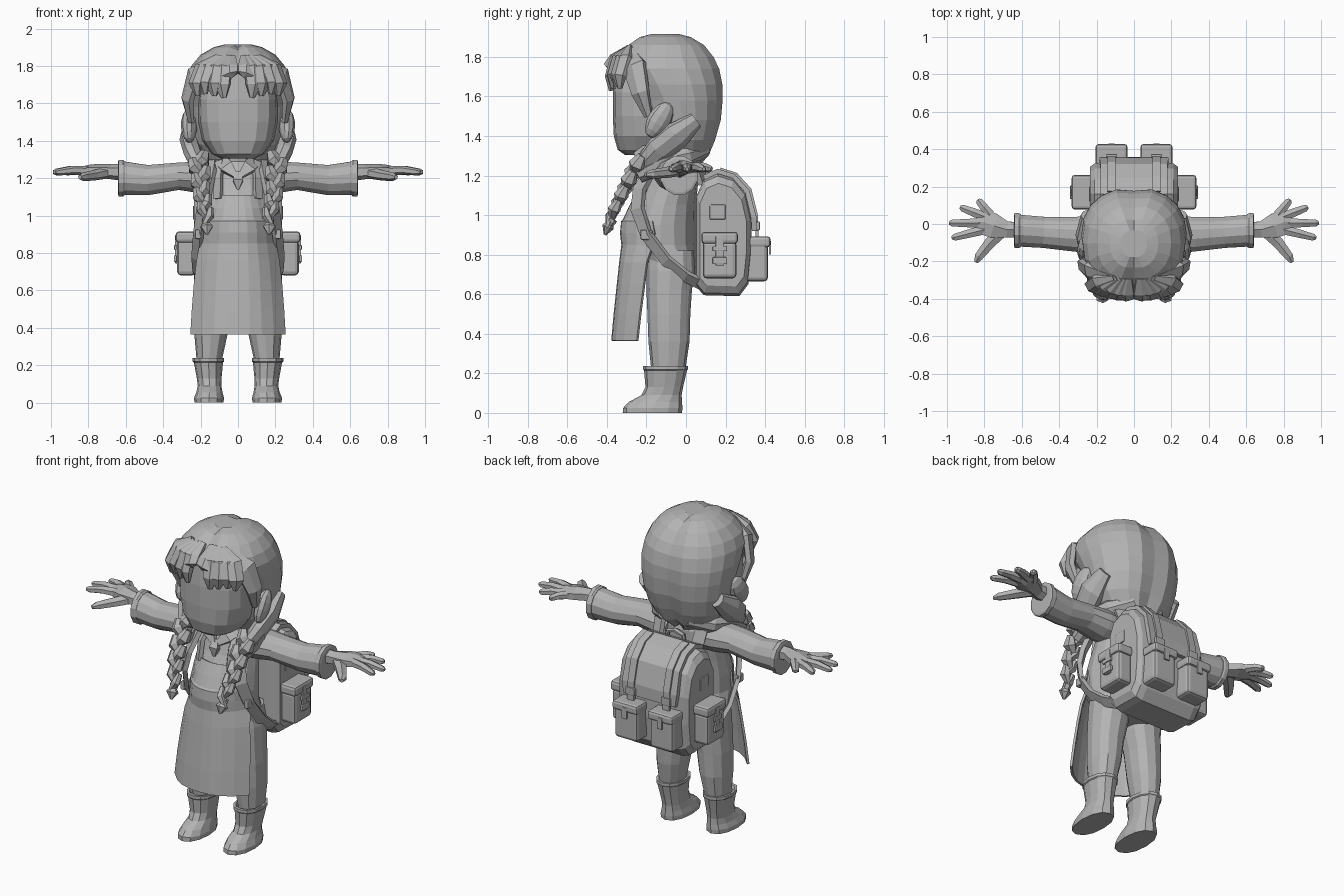
import bpy, bmesh, math
from mathutils import Vector, Matrix

grey = bpy.data.materials.new("plain_grey")
grey.diffuse_color = (0.45, 0.45, 0.45, 1)


def finish(bm, name, mirror=False, bevel=0, solid=0):
    bmesh.ops.recalc_face_normals(bm, faces=bm.faces)
    me = bpy.data.meshes.new(name)
    bm.to_mesh(me)
    bm.free()
    me.materials.append(grey)
    ob = bpy.data.objects.new(name, me)
    bpy.context.collection.objects.link(ob)
    if solid:
        ob.modifiers.new("thickness", 'SOLIDIFY').thickness = solid
    if bevel:
        m = ob.modifiers.new("bevel", 'BEVEL')
        m.width, m.segments = bevel, 2
    if mirror:
        ob.modifiers.new("mirror", 'MIRROR')
    return ob


def loft(bm, rings):
    vs = [[bm.verts.new(p) for p in r] for r in rings]
    n = len(vs[0])
    for a, b in zip(vs, vs[1:]):
        for i in range(n):
            j = (i + 1) % n
            bm.faces.new((a[i], a[j], b[j], b[i]))
    bm.faces.new(vs[0][::-1])
    bm.faces.new(vs[-1])


def stack(bm, rows, n=16, p=2.0):
    """Horizontal rounded sections: (z, centre x, half width, front y, back y)."""
    def pw(c):
        return math.copysign(abs(c) ** (2 / p), c) if abs(c) > 1e-6 else 0
    rings = []
    for z, cx, rx, y0, y1 in rows:
        rings.append([(cx + rx * pw(math.cos(t)),
                       (y0 + y1) / 2 + (y1 - y0) / 2 * pw(math.sin(t)), z)
                      for t in (2 * math.pi * i / n for i in range(n))])
    loft(bm, rings)


def tube(bm, pts, sizes, n=6, centre=(0, 0, -99)):
    """Tapered tube; sizes are (half width, half thickness away from centre)."""
    pts = [Vector(p) for p in pts]
    k = 1 / math.cos(math.pi / n)
    rings = []
    for i, p in enumerate(pts):
        d = (pts[min(i + 1, len(pts) - 1)] - pts[max(i - 1, 0)]).normalized()
        side = d.cross(p - Vector(centre)).normalized()
        out = side.cross(d)
        a, b = sizes[i] if isinstance(sizes, list) else sizes
        rings.append([p + k * (side * a * math.cos(t) + out * b * math.sin(t))
                      for t in (2 * math.pi * (j + .5) / n for j in range(n))])
    loft(bm, rings)


def tubes(name, items, n=6, centre=(0, 0, -99), mirror=True):
    bm = bmesh.new()
    for pts, sizes in items:
        tube(bm, pts, sizes, n, centre)
    return finish(bm, name, mirror)


def boxes(name, items, bevel=0.01, mirror=True):
    bm = bmesh.new()
    for c, s in items:
        bmesh.ops.create_cube(bm, size=1, matrix=Matrix.Translation(c) @ Matrix.Diagonal((*s, 1)))
    return finish(bm, name, mirror, bevel)


def body(name, rows, n=16, p=2.0, mirror=False):
    bm = bmesh.new()
    stack(bm, rows, n, p)
    return finish(bm, name, mirror)


# Head, neck and torso
body("head", [(1.305, 0, .09, -.31, -.1), (1.33, 0, .14, -.345, 0), (1.40, 0, .19, -.365, .05),
              (1.5, 0, .212, -.37, .05), (1.62, 0, .215, -.37, .05), (1.74, 0, .19, -.36, .05)], 16, 2.7)
body("torso", [(.64, 0, .17, -.18, .04), (.75, 0, .22, -.22, .06), (.85, 0, .2, -.3, .05),
               (.95, 0, .2, -.31, .05), (1.05, 0, .19, -.27, .05), (1.15, 0, .18, -.22, .06),
               (1.24, 0, .16, -.19, .06), (1.29, 0, .1, -.16, .04), (1.37, 0, .085, -.17, .02)])

# Hair cap with a centre parting
bm = bmesh.new()
stack(bm, [(1.25, 0, .09, -.08, .07), (1.30, 0, .18, -.15, .12), (1.38, 0, .235, -.2, .155),
           (1.48, 0, .26, -.23, .185), (1.58, 0, .275, -.26, .195), (1.66, 0, .282, -.31, .195),
           (1.74, 0, .275, -.37, .18), (1.80, 0, .25, -.365, .15), (1.86, 0, .2, -.30, .1),
           (1.90, 0, .13, -.24, .03), (1.915, 0, .07, -.18, -.03)], 20, 2.2)
for v in bm.verts:
    if abs(v.co.x) < .01 and (v.co.y > 0 or v.co.z > 1.7):
        v.co = v.co.lerp(Vector((0, -.1, 1.6)), .06)
finish(bm, "hair_cap")

# Fringe locks fanning out from the parting
lock = [(.02, .01), (.045, .025), (.042, .024), (.012, .01)]
fringe = []
for x, z in ((.03, 1.74), (.075, 1.63), (.125, 1.64), (.175, 1.65), (.215, 1.64)):
    y = -.39 + 1.1 * x * x
    fringe.append(([(x * .4 + .02, -.29, 1.85), (x * .8 + .02, y + .025, 1.79),
                    (x + .01, y, (z + 1.79) / 2 - .01), (x, y + .005, z)], lock))
fringe.append(([(.12, -.29, 1.83), (.235, -.26, 1.75), (.27, -.23, 1.62), (.25, -.19, 1.5)],
               [(.03, .015), (.06, .025), (.045, .025), (.02, .015)]))
tubes("fringe", fringe, 6, (0, -.1, 1.65))

# Hair gathered behind the ears into the braids
tubes("gathered_hair", [
    ([(.25, .05, 1.48), (.26, -.05, 1.4), (.24, -.14, 1.33), (.2, -.23, 1.24)],
     [(.04, .03), (.07, .045), (.065, .045), (.04, .035)]),
    ([(.08, .1, 1.33), (.17, .0, 1.29), (.21, -.12, 1.26), (.2, -.24, 1.2)],
     [(.03, .03), (.055, .045), (.055, .045), (.04, .035)])], 8, (0, -.1, 1.5))

# Braids of crossing lobes
path = [Vector(p) for p in ((.215, -.21, 1.29), (.2, -.26, 1.21), (.2, -.3, 1.13),
                            (.185, -.335, 1.06), (.17, -.37, .99))]
braid = []
for i in range(9):
    t = i / 2
    a, b = path[int(min(t, 3))], path[int(min(t, 3)) + 1]
    p = a.lerp(b, t - int(min(t, 3)))
    s, r = (1 if i % 2 else -1), .043 - .002 * i
    braid.append(([p + Vector((s * .9 * r, .015, .05)), p + Vector((s * .6 * r, -.01, .005)),
                   p + Vector((-s * .7 * r, -.025, -.05))],
                  [(r * .5, r * .5), (r * .85, r), (r * .3, r * .35)]))
braid.append(([(.17, -.37, .98), (.168, -.385, .955), (.168, -.395, .94), (.165, -.41, .9)],
              [(.022, .022), (.018, .018), (.032, .026), (.006, .006)]))
tubes("braids", braid, 6, (.2, 0, 1.1))

# Ears with a hollow rim
bm = bmesh.new()
m = Matrix.Translation((.262, -.135, 1.48)) @ Matrix.Rotation(-.55, 4, 'X') @ Matrix.Rotation(.2, 4, 'Z')
bmesh.ops.create_uvsphere(bm, u_segments=10, v_segments=7, radius=1, matrix=m @ Matrix.Diagonal((.042, .06, .1, 1)))
finish(bm, "ears", True)

# Sleeves, cuffs and hands
tubes("sleeves", [([(.1, -.05, 1.2), (.2, -.055, 1.205), (.32, -.055, 1.21), (.48, -.045, 1.19), (.62, -.035, 1.2)],
                   [(.1, .08), (.105, .085), (.092, .073), (.083, .08), (.085, .09)])], 12)
tubes("cuffs", [([(.605, -.035, 1.2), (.615, -.035, 1.2), (.638, -.035, 1.2), (.642, -.035, 1.2)],
                 [(.088, .09), (.093, .098), (.093, .098), (.08, .085)])], 12)
hand = [([(.6, -.03, 1.23), (.68, -.03, 1.235), (.75, -.01, 1.24), (.8, .01, 1.24), (.84, .01, 1.24)],
         [(.04, .04), (.043, .035), (.065, .032), (.068, .027), (.045, .018)])]
for a, b in (((.77, .05), (.835, .13)), ((.8, .04), (.93, .09)), ((.81, .005), (.99, .005)),
             ((.8, -.03), (.975, -.075))):
    A, B = Vector((*a, 1.24)), Vector((*b, 1.232))
    hand.append(([A, A.lerp(B, .5) + Vector((0, 0, .006)), A.lerp(B, .9), B],
                 [(.026, .022), (.022, .02), (.018, .016), (.008, .008)]))
hand.append(([(.7, -.03, 1.23), (.77, -.1, 1.215), (.83, -.175, 1.207), (.845, -.205, 1.205)],
             [(.035, .028), (.03, .024), (.023, .02), (.01, .01)]))
tubes("hands", hand, 6)

# Legs and boots
body("trousers", [(.21, .155, .065, -.175, -.005), (.36, .145, .088, -.19, .018), (.5, .135, .097, -.195, .022),
                  (.62, .118, .108, -.2, .03), (.72, .112, .11, -.2, .045), (.82, .1, .1, -.2, .04)], 12, 2.2, True)
body("boots", [(0, .155, .078, -.32, -.02), (.025, .155, .08, -.318, -.018), (.055, .153, .07, -.29, -.02),
               (.09, .152, .063, -.225, -.022), (.13, .154, .066, -.205, -.015), (.215, .158, .078, -.212, .005),
               (.22, .158, .084, -.217, .01), (.238, .158, .084, -.217, .01), (.238, .157, .072, -.2, -.005),
               (.22, .157, .06, -.19, -.01)], 12, 2.2, True)

# Apron skirt and bib as one curved sheet
bm = bmesh.new()
grid = []
for z, w, ym, ys in ((.365, .255, -.378, -.25), (.5, .247, -.366, -.235), (.65, .235, -.35, -.215),
                     (.76, .222, -.338, -.2), (.85, .205, -.327, -.17), (.91, .203, -.334, -.16),
                     (.97, .195, -.328, -.17), (.98, .17, -.318, -.2), (1.04, .15, -.29, -.21),
                     (1.11, .125, -.255, -.2)):
    grid.append([bm.verts.new((w * u / 4, ym + (ys - ym) * abs(u / 4) ** 2.5, z)) for u in range(-4, 5)])
for a, b in zip(grid, grid[1:]):
    for i in range(8):
        bm.faces.new((a[i], a[i + 1], b[i + 1], b[i]))
finish(bm, "apron", solid=.014)
tubes("apron_straps", [([(.105, -.225, 1.09), (.105, -.205, 1.2), (.1, -.14, 1.285), (.09, -.02, 1.3)],
                        (.022, .012))], 4, (0, -.1, 1.05))

# Collar wings and neck tie
tubes("collar", [([(.01, -.215, 1.21), (.06, -.19, 1.26), (.1, -.1, 1.3), (.06, .03, 1.31), (0, .05, 1.31)],
                  [(.012, .01), (.035, .014), (.035, .014), (.03, .014), (.03, .014)])], 4, (0, -.07, 1.15))
tubes("neck_tie", [([(0, -.2, 1.23), (.0, -.228, 1.19), (.0, -.225, 1.14)],
                    [(.012, .012), (.028, .015), (.006, .008)])], 4, (0, 0, 1.2), False)

# Backpack body from a side outline
outline = ((.05, .64), (.09, .595), (.27, .59), (.315, .65), (.33, .8), (.33, .98), (.3, 1.11),
           (.24, 1.185), (.16, 1.21), (.09, 1.18), (.05, 1.09))
cy, cz = .18, .9
bm = bmesh.new()
loft(bm, [[(x, cy + (y - cy) * k, cz + (z - cz) * k) for y, z in outline]
          for x, k in ((-.235, .84), (-.21, .96), (-.17, 1), (.17, 1), (.21, .96), (.235, .84))])
finish(bm, "backpack")

# Flap, closing straps and buckles
drape = ((.09, 1.19), (.16, 1.222), (.24, 1.197), (.31, 1.12), (.342, .99), (.345, .92))
tubes("backpack_flap", [([(0, y, z) for y, z in drape],
                         [(.18, .012)] * 4 + [(.185, .014), (.175, .012)])], 4, (0, .15, .9), False)
tubes("flap_straps", [([(.12, y + .013, z + .01) for y, z in drape[1:]] + [(.12, .36, .87)], (.022, .008))],
      4, (.12, .15, .9))
boxes("flap_buckles", [((.12, .363, .945), (.06, .02, .045))], .005)

# Pockets with lids and buckles
boxes("back_pockets", [((.12, .355, .765), (.155, .12, .2))], .02)
boxes("back_pocket_lids", [((.12, .36, .865), (.17, .135, .055))], .015)
boxes("back_pocket_tabs", [((.12, .425, .835), (.035, .012, .07))], .004)
boxes("side_pockets", [((.275, .17, .775), (.1, .17, .19))], .02)
boxes("side_pocket_lids", [((.278, .17, .885), (.11, .185, .06))], .016)
boxes("side_pocket_tabs", [((.33, .17, .82), (.014, .04, .15)), ((.335, .17, .77), (.016, .07, .035)),
                           ((.335, .17, .83), (.014, .07, .025))], .004)
boxes("side_patches", [((.226, .16, 1.015), (.03, .08, .075))], .006)

# Carry handle and shoulder straps
tubes("carry_handle", [([(-.06, .1, 1.18), (-.05, .1, 1.235), (0, .1, 1.25), (.05, .1, 1.235), (.06, .1, 1.18)],
                        (.016, .01))], 6, (0, .1, 1.1), False)
tubes("shoulder_straps", [([(.13, .09, 1.16), (.14, .05, 1.27), (.145, -.06, 1.3), (.15, -.17, 1.24),
                            (.17, -.235, 1.13), (.19, -.245, 1.03), (.212, -.2, .9), (.222, -.1, .77),
                            (.215, .0, .69), (.19, .08, .65)],
                           [(.035, .014)] * 6 + [(.03, .012)] * 4)], 4, (0, -.08, 1.0))
boxes("strap_buckles", [((.215, -.2, .9), (.03, .06, .05))], .006)
